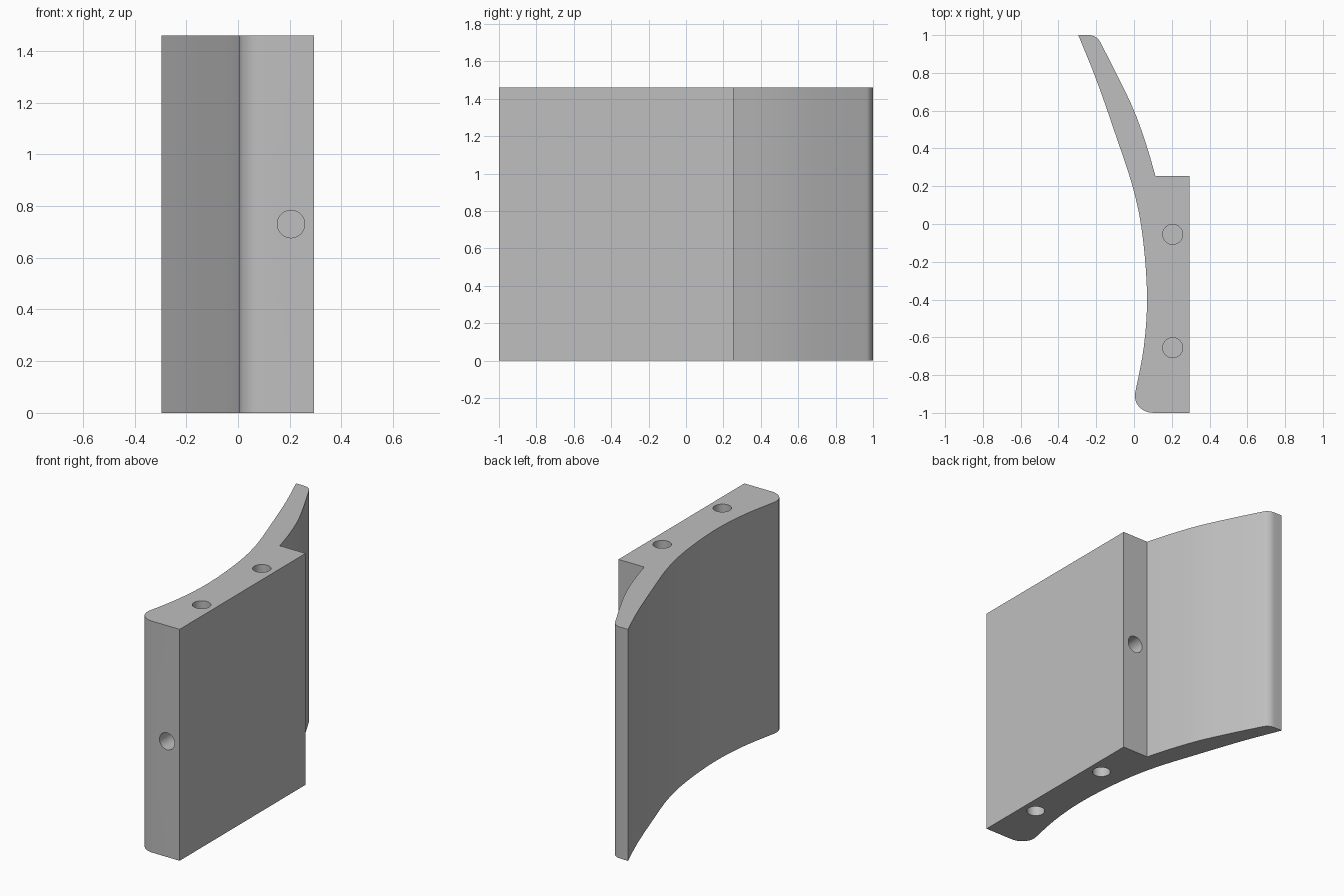
import bpy
import bmesh
from mathutils import Matrix, Vector
from mathutils.geometry import interpolate_bezier

if "Cube" in bpy.data.objects:
    bpy.data.objects.remove(bpy.data.objects["Cube"], do_unlink=True)

HEIGHT = 1.46
HOLE_DEPTH = 0.2
HOLE_RADIUS = 0.053

grey = bpy.data.materials.new("light grey")
grey.use_nodes = True
grey.diffuse_color = (0.52, 0.52, 0.52, 1)
grey.node_tree.nodes["Principled BSDF"].inputs["Base Color"].default_value = grey.diffuse_color


def add_object(name, bm):
    mesh = bpy.data.meshes.new(name)
    bmesh.ops.recalc_face_normals(bm, faces=bm.faces)
    bm.to_mesh(mesh)
    bm.free()
    mesh.materials.append(grey)
    obj = bpy.data.objects.new(name, mesh)
    bpy.context.collection.objects.link(obj)
    return obj


def spline(points, steps):
    """Smooth curve through the points, without the last one."""
    pts = [Vector(p) for p in points]
    tangents = [(pts[min(i + 1, len(pts) - 1)] - pts[max(i - 1, 0)]) / 6
                for i in range(len(pts))]
    out = []
    for i in range(len(pts) - 1):
        out += interpolate_bezier(pts[i], pts[i] + tangents[i],
                                  pts[i + 1] - tangents[i + 1], pts[i + 1], steps + 1)[:-1]
    return out


def rounded(start, corner, end):
    """Rounded corner between two straight or curved sides."""
    a, c, b = Vector(start), Vector(corner), Vector(end)
    return interpolate_bezier(a, a.lerp(c, 0.56), b.lerp(c, 0.56), b, 9)


# Outline: concave inner face, rounded foot, square block, curved outer wing, rounded tip
inner = spline([(-0.295, 1), (-0.2, 0.765), (-0.1, 0.48), (-0.005, 0.19),
                (0.045, -0.06), (0.069, -0.38), (0.052, -0.65), (0.005, -0.9)], 5)
foot = rounded((0.005, -0.9), (-0.005, -1), (0.105, -1))
block = [Vector(p) for p in ((0.293, -1), (0.293, 0.255))]
outer = spline([(0.113, 0.255), (0.065, 0.42), (0, 0.6), (-0.09, 0.79), (-0.18, 0.965)], 5)
tip = rounded((-0.18, 0.965), (-0.195, 1), (-0.24, 1))

bm = bmesh.new()
base = bm.faces.new([bm.verts.new((p.x, p.y, 0)) for p in inner + foot + block + outer + tip])
wall = bmesh.ops.extrude_face_region(bm, geom=[base])
bmesh.ops.translate(bm, vec=(0, 0, HEIGHT),
                    verts=[v for v in wall["geom"] if isinstance(v, bmesh.types.BMVert)])
panel = add_object("curved_panel", bm)

# Blind dowel holes in the top, bottom, front and back of the block
bm = bmesh.new()
mouths = [((0.205, y, z), "X") for y in (-0.055, -0.655) for z in (0, HEIGHT)]
mouths += [((0.205, y, HEIGHT / 2), "Y") for y in (-1, 0.255)]
for place, kind in mouths:
    turn = Matrix.Rotation(1.5708, 4, "X") if kind == "Y" else Matrix()
    bmesh.ops.create_cone(bm, cap_ends=True, segments=40, radius1=HOLE_RADIUS,
                          radius2=HOLE_RADIUS, depth=HOLE_DEPTH * 2,
                          matrix=Matrix.Translation(place) @ turn)
cutter = add_object("dowel_hole_cutter", bm)
cutter.hide_render = True

cut = panel.modifiers.new("dowel holes", "BOOLEAN")
cut.object = cutter
cut.solver = "EXACT"

bpy.ops.object.select_all(action="DESELECT")
panel.select_set(True)
bpy.context.view_layer.objects.active = panel
bpy.ops.object.modifier_apply(modifier=cut.name)
bpy.data.objects.remove(cutter, do_unlink=True)
bpy.ops.object.shade_smooth_by_angle(angle=0.5)
